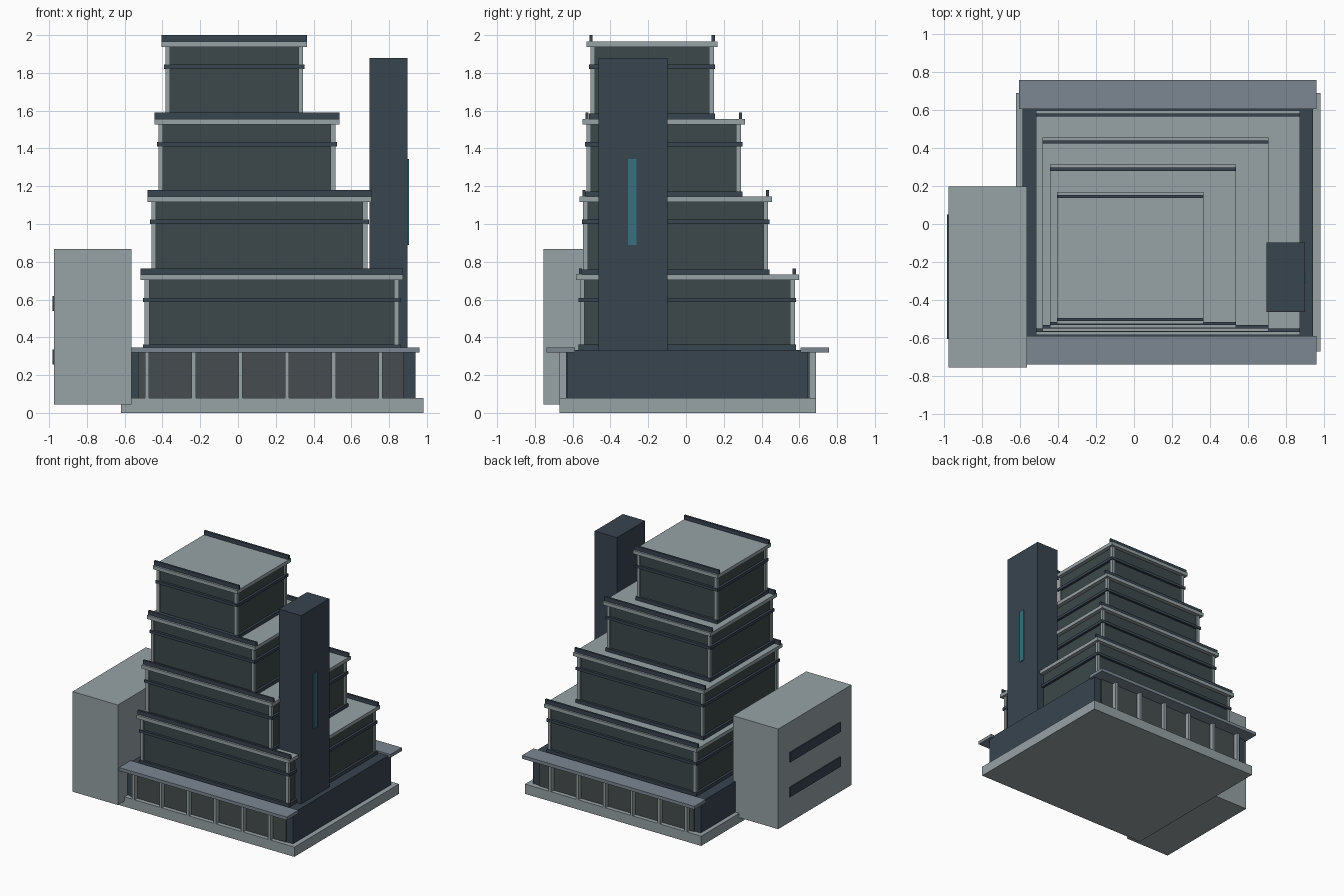
import bpy

if "Cube" in bpy.data.objects:
    bpy.data.objects.remove(bpy.data.objects["Cube"])


def mat(name, rgb):
    m = bpy.data.materials.new(name)
    m.diffuse_color = (*rgb, 1)
    m.use_nodes = True
    m.node_tree.nodes["Principled BSDF"].inputs["Base Color"].default_value = m.diffuse_color
    return m


STONE = mat("stone", (0.31, 0.36, 0.375))
DARK = mat("dark_metal", (0.040, 0.058, 0.078))
GLASS = mat("dark_glass", (0.045, 0.064, 0.068))
SHOP = mat("ground_glass", (0.062, 0.075, 0.077))
CANOPY = mat("canopy_metal", (0.20, 0.245, 0.29))
TEAL = mat("teal_light", (0.036, 0.165, 0.21))


def box(name, x, y, z, m):
    """Box spanning the (low, high) ranges in x, y and z."""
    bpy.ops.mesh.primitive_cube_add(size=1, location=[(a + b) / 2 for a, b in (x, y, z)])
    o = bpy.context.object
    o.name = name
    o.scale = [b - a for a, b in (x, y, z)]
    bpy.ops.object.transform_apply(location=False, rotation=False, scale=True)
    o.data.materials.append(m)
    return o


def inset(r, d):
    return (r[0] + d, r[1] - d)


# plinth and ground floor
box("plinth", (-0.62, 0.981), (-0.67, 0.688), (0, 0.08), STONE)
box("ground_floor", (-0.585, 0.94), (-0.628, 0.644), (0.08, 0.333), DARK)

# shop windows, columns and canopies on front and back
CY = 0.009
for side, s in (("front", -1), ("back", 1)):
    def yr(a, b):
        return tuple(sorted((CY + s * a, CY + s * b)))
    box(side + "_shop_glass", (-0.53, 0.88), yr(0.62, 0.645), (0.08, 0.32), SHOP)
    for i in range(6):
        cx = -0.481 + i * 0.247
        box(side + "_column", (cx - 0.011, cx + 0.011), yr(0.64, 0.68), (0.08, 0.32), STONE)
    box(side + "_canopy", (-0.605, 0.960), yr(0.597, 0.747), (0.32, 0.347), CANOPY)

# stepped tiers: roof x range, roof y range, floor z, roof underside z
tiers = [
    ((-0.515, 0.873), (-0.583, 0.597), 0.333, 0.703),
    ((-0.480, 0.706), (-0.565, 0.455), 0.732, 1.117),
    ((-0.443, 0.537), (-0.548, 0.312), 1.145, 1.527),
    ((-0.405, 0.365), (-0.527, 0.168), 1.557, 1.938),
]
for rx, ry, z0, z1 in tiers:
    box("tier_glass", inset(rx, 0.033), inset(ry, 0.033), (z0, z1), GLASS)
    # corner posts
    px, py = inset(rx, 0.021), inset(ry, 0.021)
    for x in ((px[0], px[0] + 0.025), (px[1] - 0.025, px[1])):
        for y in ((py[0], py[0] + 0.025), (py[1] - 0.025, py[1])):
            box("corner_post", x, y, (z0, z1), STONE)
    # sill and upper band around the walls
    bx, by = inset(rx, 0.013), inset(ry, 0.014)
    box("sill_band", bx, by, (z0, z0 + 0.028), DARK)
    box("upper_band", bx, by, (z1 - 0.117, z1 - 0.094), DARK)
    # roof slab and front/back parapets
    box("roof_slab", rx, ry, (z1, z1 + 0.029), STONE)
    for y in (ry[0] + 0.016, ry[1] - 0.032):
        box("parapet", rx, (y, y + 0.017), (z1 + 0.029, z1 + 0.062), DARK)

# service tower with light strip
box("service_tower", (0.696, 0.898), (-0.463, -0.098), (0.333, 1.88), DARK)
box("tower_light", (0.89, 0.905), (-0.308, -0.261), (0.89, 1.343), TEAL)

# side annex with slot windows
box("annex", (-0.975, -0.563), (-0.755, 0.196), (0.045, 0.867), STONE)
for z in (0.255, 0.54):
    box("annex_slot_window", (-0.983, -0.97), (-0.606, 0.050), (z, z + 0.08), DARK)
